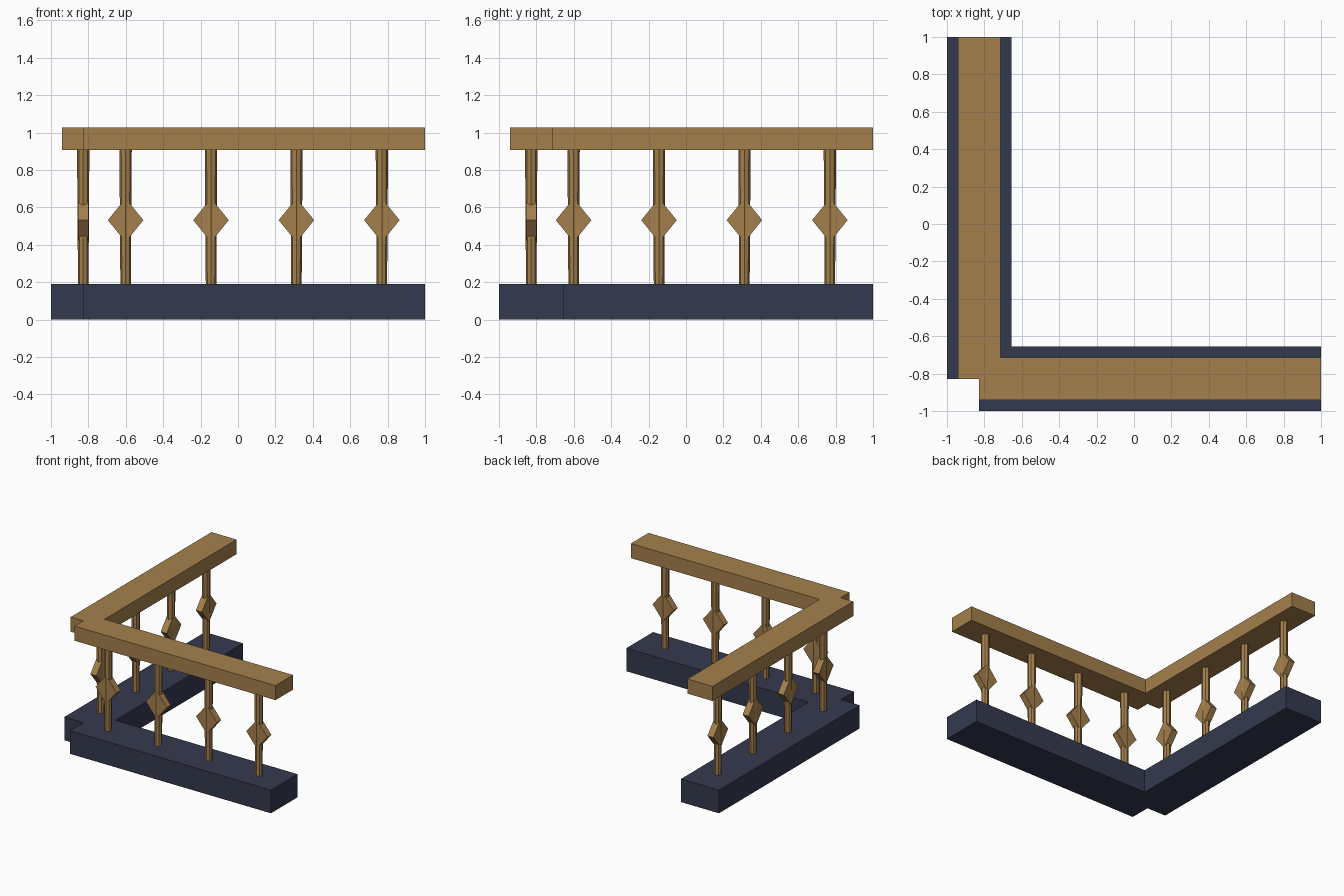
import bpy
import bmesh
from mathutils import Matrix, Vector

if "Cube" in bpy.data.objects:
    bpy.data.objects.remove(bpy.data.objects["Cube"], do_unlink=True)

AXIS = -0.8275            # centre line of both runs
BASE_TOP, RAIL_BOTTOM, RAIL_TOP = 0.19, 0.907, 1.027
DIAMOND_Z = 0.532


def material(name, colour):
    mat = bpy.data.materials.new(name)
    mat.use_nodes = True
    mat.diffuse_color = colour
    mat.node_tree.nodes["Principled BSDF"].inputs["Base Color"].default_value = colour
    return mat


def finish(name, bm, mat):
    bmesh.ops.recalc_face_normals(bm, faces=bm.faces)
    mesh = bpy.data.meshes.new(name)
    bm.to_mesh(mesh)
    bm.free()
    mesh.materials.append(mat)
    obj = bpy.data.objects.new(name, mesh)
    bpy.context.collection.objects.link(obj)
    return obj


def extrude(name, points, direction, mat):
    bm = bmesh.new()
    face = bm.faces.new([bm.verts.new(p) for p in points])
    out = bmesh.ops.extrude_face_region(bm, geom=[face], use_keep_orig=True)
    verts = [v for v in out["geom"] if isinstance(v, bmesh.types.BMVert)]
    bmesh.ops.translate(bm, verts=verts, vec=direction)
    return finish(name, bm, mat)


def corner_beam(name, half, bottom, top, mat):
    # L-shaped beam with a notched outer corner
    a, lo, hi = AXIS, AXIS - half, AXIS + half
    outline = [(a, lo), (1, lo), (1, hi), (hi, hi), (hi, 1), (lo, 1), (lo, a), (a, a)]
    return extrude(name, [(x, y, bottom) for x, y in outline],
                   Vector((0, 0, top - bottom)), mat)


wood = material("warm wood", (0.376, 0.216, 0.074, 1))
slate = material("dark slate blue", (0.034, 0.042, 0.078, 1))

# Base and handrail
corner_beam("base", 0.1725, 0, BASE_TOP, slate)
corner_beam("handrail", 0.114, RAIL_BOTTOM, RAIL_TOP, wood)

# Balusters: a tapered octagonal post through a flat diamond, on both runs
for run in ("front", "side"):
    for i in range(4):
        along = -0.601 + i * 0.4567
        x, y = (along, AXIS) if run == "front" else (AXIS, along)

        bm = bmesh.new()
        bmesh.ops.create_cone(
            bm, cap_ends=True, segments=8, radius1=0.028, radius2=0.033,
            depth=RAIL_BOTTOM - BASE_TOP,
            matrix=Matrix.Translation((x, y, (BASE_TOP + RAIL_BOTTOM) / 2)))
        finish(f"{run}_post_{i + 1}", bm, wood)

        wide = Vector((0.095, 0, 0)) if run == "front" else Vector((0, 0.095, 0))
        thick = Vector((0, 0.054, 0)) if run == "front" else Vector((0.054, 0, 0))
        tall = Vector((0, 0, 0.117))
        start = Vector((x, y, DIAMOND_Z)) - thick / 2
        extrude(f"{run}_diamond_{i + 1}",
                [start + wide, start + tall, start - wide, start - tall], thick, wood)
